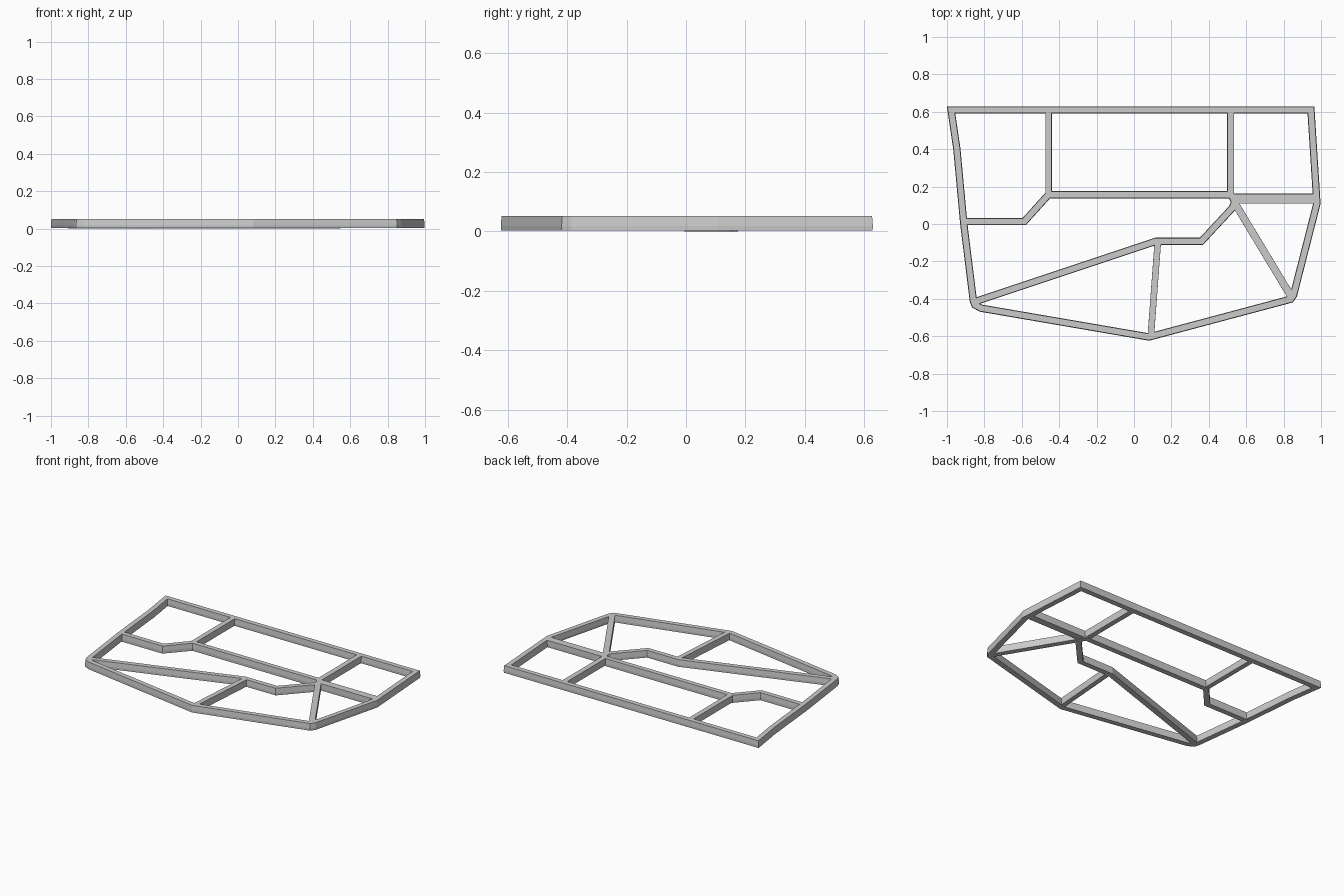
import bpy, bmesh
from mathutils import Vector

if "Cube" in bpy.data.objects:
    bpy.data.objects.remove(bpy.data.objects["Cube"])

TOP = 0.052


def rail(name, pts, width=0.04, bottom=0.003, closed=False, taper=0.86):
    """Sweep a six-sided bar section along a flat path with mitred corners."""
    h = width / 2
    section = [(-h * 0.95, bottom), (h * 0.95, bottom), (h, 0.019),
               (h * taper, TOP), (-h * taper, TOP), (-h, 0.019)]
    p = [Vector(q) for q in pts]
    n = len(p)
    bm = bmesh.new()
    rings = []
    for i in range(n):
        a = p[i - 1] if closed or i else None
        b = p[(i + 1) % n] if closed or i < n - 1 else None
        d0 = (p[i] - a).normalized() if a is not None else (b - p[i]).normalized()
        d1 = (b - p[i]).normalized() if b is not None else d0
        n0, n1 = Vector((-d0.y, d0.x)), Vector((-d1.y, d1.x))
        m = (n0 + n1).normalized()
        m /= max(m.dot(n0), 0.4)
        rings.append([bm.verts.new((p[i].x + m.x * s, p[i].y + m.y * s, z))
                      for s, z in section])
    k = len(section)
    for i in range(n if closed else n - 1):
        r, t = rings[i], rings[(i + 1) % n]
        for j in range(k):
            bm.faces.new((r[j], r[(j + 1) % k], t[(j + 1) % k], t[j]))
    if not closed:
        bm.faces.new(rings[0])
        bm.faces.new(rings[-1])
    bmesh.ops.recalc_face_normals(bm, faces=bm.faces)
    me = bpy.data.meshes.new(name)
    bm.to_mesh(me)
    bm.free()
    ob = bpy.data.objects.new(name, me)
    bpy.context.collection.objects.link(ob)
    return ob


# Outer perimeter
rail("outer_frame", [(-0.978, 0.61), (-0.947, 0.40), (-0.91, 0.0), (-0.859, -0.41),
                     (-0.85, -0.433), (-0.818, -0.45), (0.08, -0.604), (0.838, -0.402),
                     (0.853, -0.38), (0.978, 0.11), (0.946, 0.61)], 0.039, closed=True)

# Stepped inner rails
rail("left_step_rail", [(-0.91, 0.013), (-0.587, 0.013), (-0.457, 0.157), (0.515, 0.157),
                        (0.535, 0.135)], 0.039, bottom=0.0)
rail("centre_step_rail", [(0.525, 0.15), (0.538, 0.115), (0.525, 0.085), (0.36, -0.093),
                          (0.115, -0.093), (-0.845, -0.413)], 0.039)

# Straight cross bars
bars = {
    "back_left_bar": ((-0.457, 0.60), (-0.457, 0.157), 0.035),
    "back_right_bar": ((0.517, 0.60), (0.517, 0.157), 0.037),
    "right_side_bar": ((0.52, 0.136), (0.975, 0.136), 0.052),
    "front_right_brace": ((0.54, 0.11), (0.843, -0.392), 0.04),
    "front_centre_bar": ((0.127, -0.10), (0.09, -0.598), 0.035),
}
for name, (a, b, w) in bars.items():
    rail(name, [a, b], w, bottom=0.004, taper=0.98)
